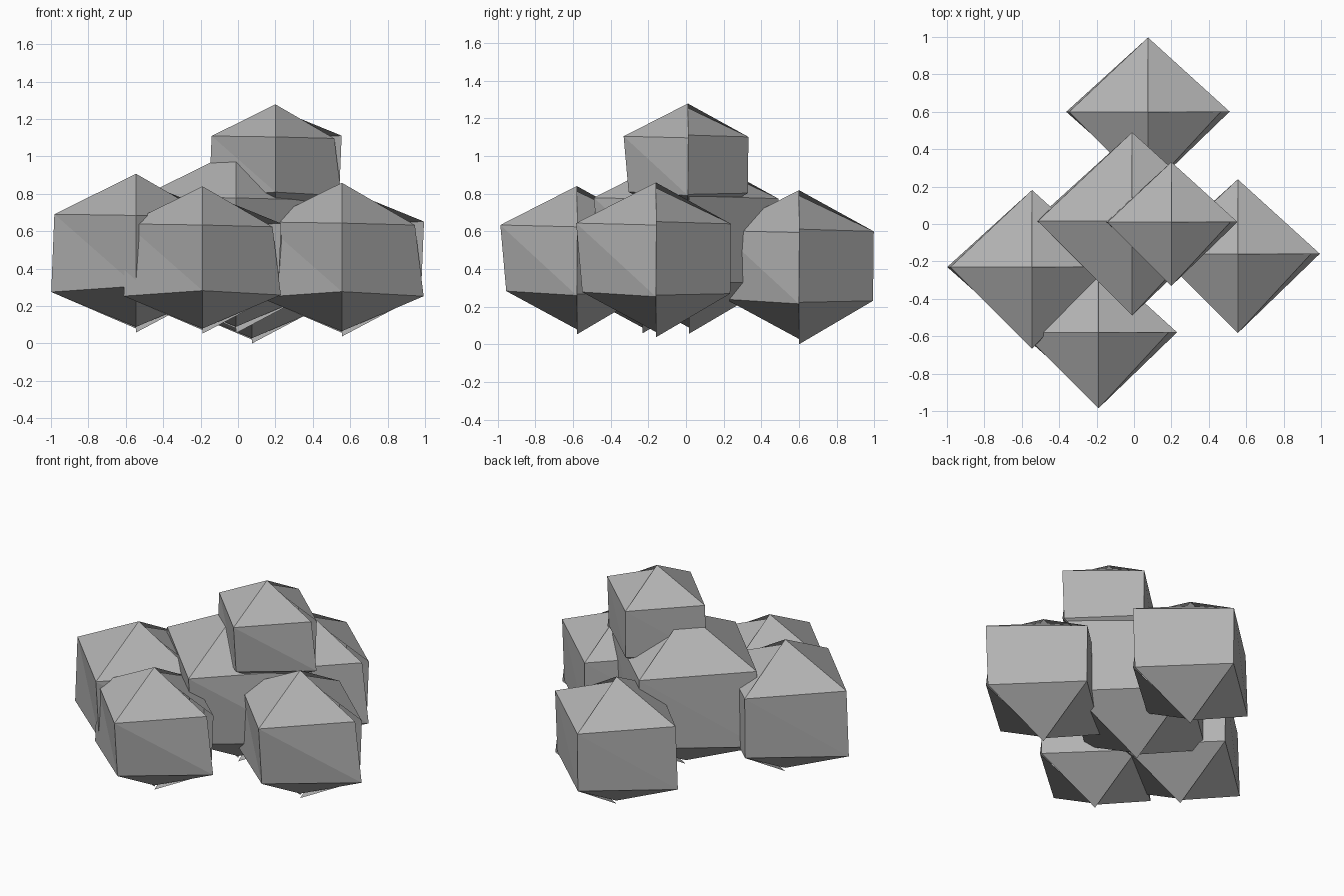
import bpy, bmesh, math

if "Cube" in bpy.data.objects:
    bpy.data.objects.remove(bpy.data.objects["Cube"])

grey = bpy.data.materials.new("plain grey")
grey.diffuse_color = (0.45, 0.45, 0.45, 1)
grey.use_nodes = True
grey.node_tree.nodes["Principled BSDF"].inputs["Base Color"].default_value = grey.diffuse_color

# Unit lump: four-sided ball with an open seam on +x.
# Each column: angle, upper (radius, height), lower (radius, height)
COLUMNS = [(0, (1.08, .49), (1.04, -.47)),
           (90, (.98, .46), (.97, -.45)),
           (180, (1.04, .485), (1.08, -.505)),
           (270, (1.04, .47), (.96, -.43)),
           (360, (.96, .445), (1.075, -.49))]
TOPS = [.93, 1.0, 1.0, 1.0]          # pole height of each quarter
BOTTOMS = [-1.02, -.97, -.95, -.95]


def lump(name, centre, r):
    bm = bmesh.new()

    def ring_vert(angle, rad_height):
        a = math.radians(angle)
        rad, h = rad_height
        return bm.verts.new((r * rad * math.cos(a), r * rad * math.sin(a), r * h))

    upper = [ring_vert(c[0], c[1]) for c in COLUMNS]
    lower = [ring_vert(c[0], c[2]) for c in COLUMNS]
    for i in range(4):
        top = bm.verts.new((0, 0, r * TOPS[i]))
        bottom = bm.verts.new((0, 0, r * BOTTOMS[i]))
        u0, u1, l0, l1 = upper[i], upper[i + 1], lower[i], lower[i + 1]
        for tri in ((top, u0, u1), (u0, l1, u1), (u0, l0, l1), (l0, bottom, l1)):
            bm.faces.new(tri)
    mesh = bpy.data.meshes.new(name)
    bm.to_mesh(mesh)
    bm.free()
    mesh.materials.append(grey)
    ob = bpy.data.objects.new(name, mesh)
    ob.location = centre
    bpy.context.collection.objects.link(ob)


# Cluster of six overlapping lumps
lump("left_lump", (-.545, -.23, .487), .42)
lump("middle_lump", (-.01, .015, .55), .485)
lump("front_lump", (-.19, -.58, .45), .39)
lump("right_lump", (.555, -.16, .452), .407)
lump("back_lump", (.075, .6, .413), .405)
lump("top_lump", (.2, .01, .95), .328)
